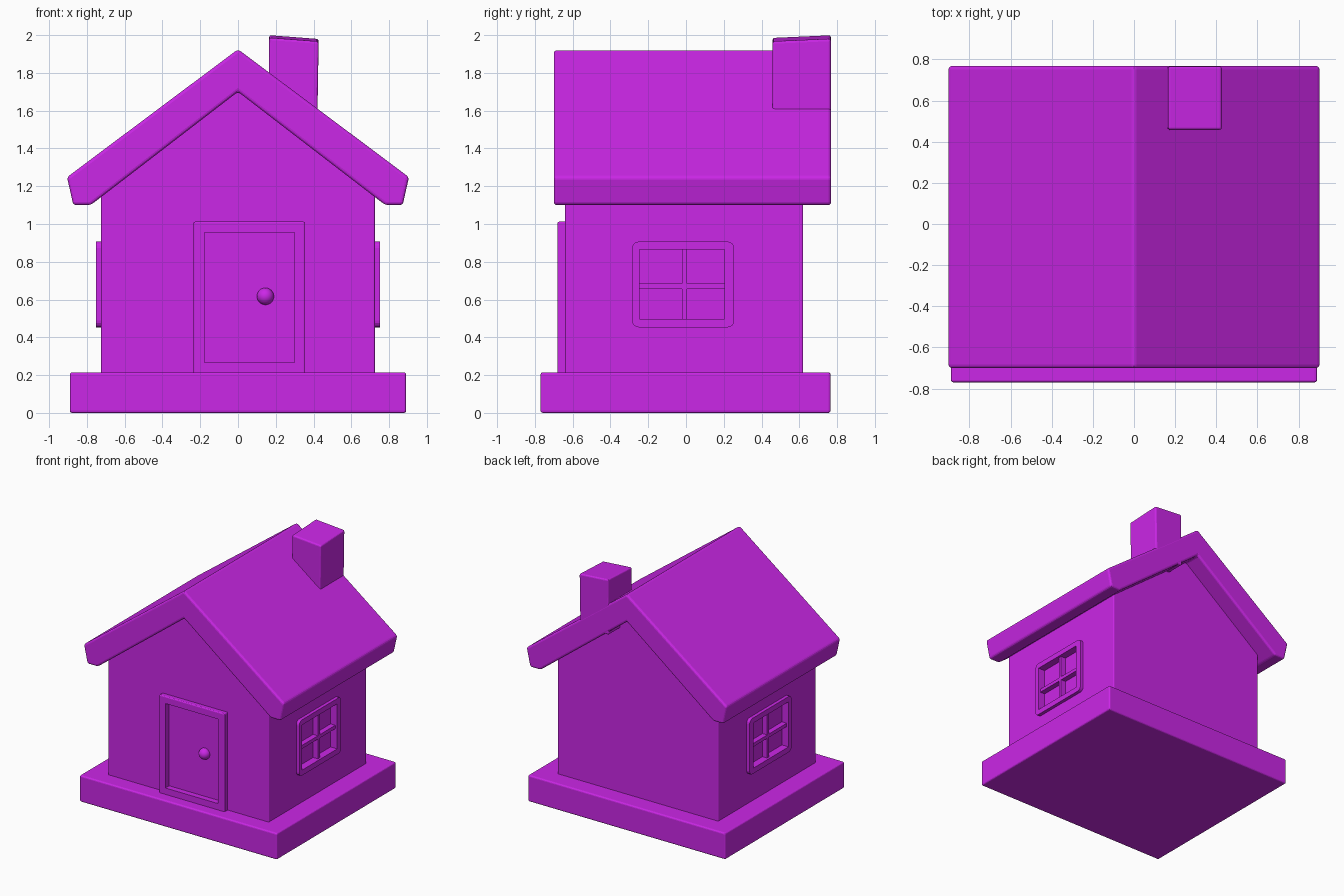
import bpy, bmesh
from mathutils import Vector

if "Cube" in bpy.data.objects:
    bpy.data.objects.remove(bpy.data.objects["Cube"])

purple = bpy.data.materials.new("purple")
purple.diffuse_color = (0.6, 0.02, 0.8, 1)
purple.use_nodes = True
purple.node_tree.nodes["Principled BSDF"].inputs["Base Color"].default_value = purple.diffuse_color


def finish(obj, bevel=0.0):
    obj.data.materials.append(purple)
    if bevel:
        mod = obj.modifiers.new("bevel", 'BEVEL')
        mod.width, mod.segments = bevel, 3
        mod.limit_method, mod.angle_limit = 'ANGLE', 0.35
        apply(obj, mod)
    return obj


def apply(obj, mod):
    bpy.ops.object.select_all(action='DESELECT')
    obj.select_set(True)
    bpy.context.view_layer.objects.active = obj
    bpy.ops.object.modifier_apply(modifier=mod.name)


def prism(name, pts, y0, y1, bevel=0.0):
    """Extrude an (x, z) outline along y."""
    bm = bmesh.new()
    face = bm.faces.new([bm.verts.new((x, y0, z)) for x, z in pts])
    ext = bmesh.ops.extrude_face_region(bm, geom=[face])
    verts = [v for v in ext["geom"] if isinstance(v, bmesh.types.BMVert)]
    bmesh.ops.translate(bm, verts=verts, vec=(0, y1 - y0, 0))
    bmesh.ops.recalc_face_normals(bm, faces=bm.faces)
    mesh = bpy.data.meshes.new(name)
    bm.to_mesh(mesh)
    bm.free()
    obj = bpy.data.objects.new(name, mesh)
    bpy.context.collection.objects.link(obj)
    return finish(obj, bevel)


def box(name, x, y, z, bevel=0.0):
    return prism(name, [(x[0], z[0]), (x[1], z[0]), (x[1], z[1]), (x[0], z[1])],
                 y[0], y[1], bevel)


def cut(targets, x, y, z):
    cutter = box("cutter", x, y, z)
    cutter.hide_render = True
    for t in targets:
        mod = t.modifiers.new("cut", 'BOOLEAN')
        mod.operation, mod.object, mod.solver = 'DIFFERENCE', cutter, 'EXACT'
        apply(t, mod)
    bpy.data.objects.remove(cutter)


def mirrored(half):
    """Complete a symmetric outline from its right half (first and last on x = 0)."""
    return half + [(-x, z) for x, z in reversed(half[1:-1])]


# Base slab and walls
box("base", (-0.89, 0.89), (-0.77, 0.765), (0, 0.215), 0.012)
walls = prism("walls", mirrored([(0, 0.2), (0.725, 0.2), (0.725, 1.17), (0, 1.73)]),
              -0.64, 0.62, 0.008)

# Roof with thick overhanging eaves: outer half, then inner half
right = [(0.905, 1.248), (0.872, 1.10), (0.78, 1.10)]
left = [(-x, z) for x, z in reversed(right)]
prism("roof", [(0, 1.925)] + right + [(0, 1.70)] + left, -0.70, 0.768, 0.016)

# Chimney with a slightly tilted top
chimney = box("chimney", (0.16, 0.42), (0.458, 0.767), (1.55, 2.0))
for v in chimney.data.vertices:
    if v.co.z > 1.9:
        if v.co.x > 0.3:
            v.co.x += 0.007
            v.co.z -= 0.02
        else:
            v.co.x += 0.005
        if v.co.y < 0.6:
            v.co.z -= 0.014
finish(chimney, 0.012)

# Door frame, with the recessed door panel cut into the wall
door_frame = box("door_frame", (-0.235, 0.355), (-0.68, -0.62), (0.205, 1.012), 0.008)
cut([door_frame, walls], (-0.178, 0.298), (-0.8, -0.632), (0.267, 0.955))
bpy.ops.mesh.primitive_uv_sphere_add(segments=24, ring_count=16, radius=0.045,
                                     location=(0.145, -0.636, 0.617))
knob = bpy.context.object
knob.name = "door_knob"
finish(knob)
bpy.ops.object.shade_smooth()

# Windows on both sides: rounded frame, recessed panes and crossing bars
for side, s in (("right", 1), ("left", -1)):
    def span(a, b):
        return tuple(sorted((s * a, s * b)))
    frame = box(side + "_window_frame", span(0.70, 0.752), (-0.285, 0.255), (0.453, 0.907))
    bm = bmesh.new()
    bm.from_mesh(frame.data)
    corners = [e for e in bm.edges
               if abs((e.verts[0].co - e.verts[1].co).normalized().dot(Vector((1, 0, 0)))) > 0.9]
    bmesh.ops.bevel(bm, geom=corners, offset=0.035, segments=4, profile=0.5, affect='EDGES')
    bm.to_mesh(frame.data)
    bm.free()
    cut([frame, walls], span(0.692, 0.9), (-0.247, 0.203), (0.497, 0.864))
    box(side + "_window_upright", span(0.68, 0.735), (-0.021, 0.004), (0.48, 0.88))
    box(side + "_window_crossbar", span(0.68, 0.735), (-0.26, 0.22), (0.657, 0.685))
